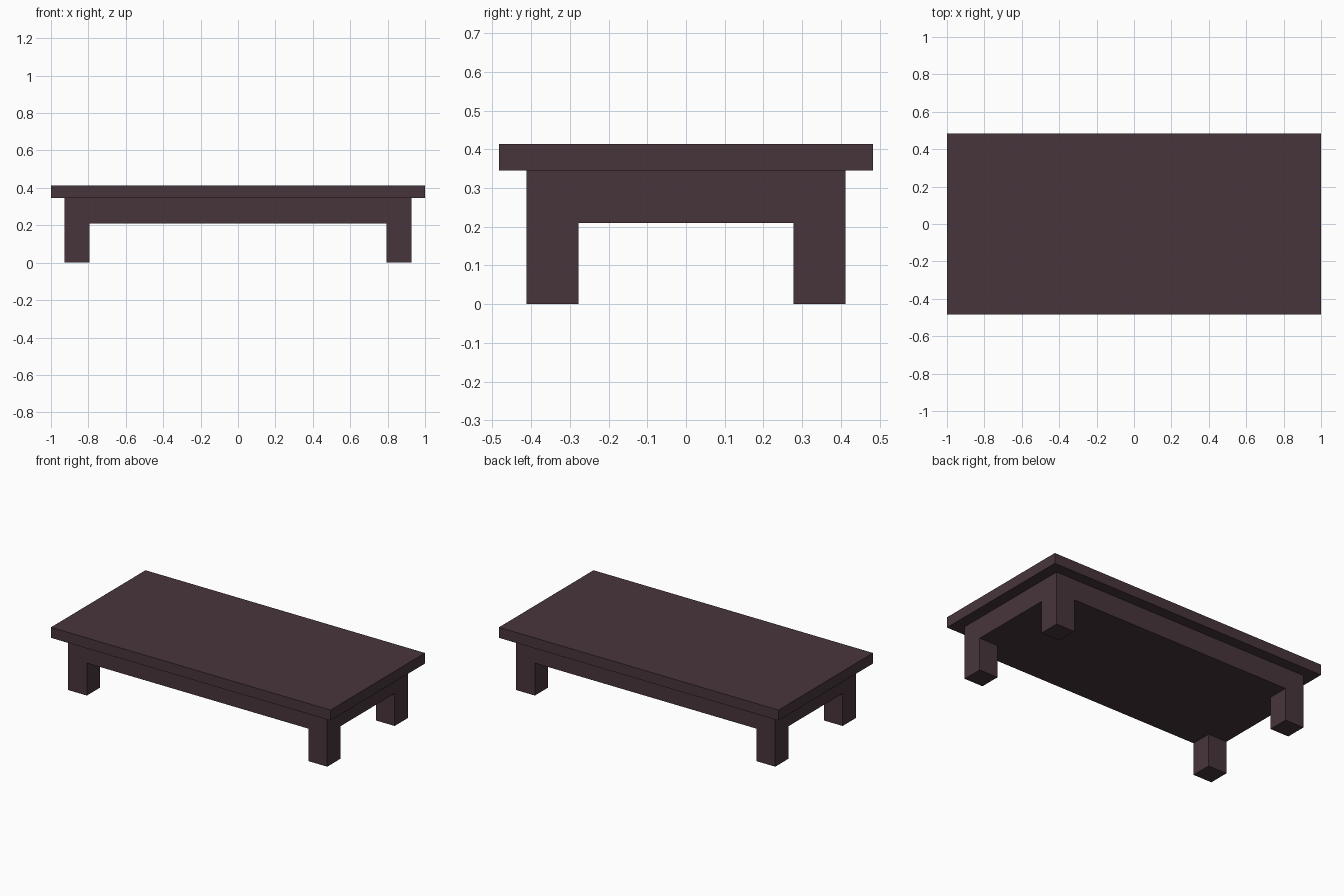
import bpy, bmesh

if "Cube" in bpy.data.objects:
    bpy.data.objects.remove(bpy.data.objects["Cube"])

wood = bpy.data.materials.new("dark brown wood")
wood.diffuse_color = (0.064, 0.036, 0.044, 1)
wood.use_nodes = True
wood.node_tree.nodes["Principled BSDF"].inputs["Base Color"].default_value = wood.diffuse_color


def add_object(name, bm):
    bmesh.ops.recalc_face_normals(bm, faces=bm.faces)
    mesh = bpy.data.meshes.new(name)
    bm.to_mesh(mesh)
    bm.free()
    mesh.materials.append(wood)
    obj = bpy.data.objects.new(name, mesh)
    bpy.context.collection.objects.link(obj)
    return obj


def box(x, y, z0, z1):
    """Centred box with half sizes x, y between heights z0 and z1."""
    bm = bmesh.new()
    bmesh.ops.create_cube(bm, size=2)
    for v in bm.verts:
        v.co = (v.co.x * x, v.co.y * y, z1 if v.co.z > 0 else z0)
    return bm


# Overhanging table top
TOP_BASE = 0.345
add_object("table_top", box(1.0, 0.483, TOP_BASE, 0.413))

# Solid apron, cut along the inner lines of the legs
OUT_X, OUT_Y, IN_X, IN_Y, APRON_BASE = 0.927, 0.412, 0.793, 0.277, 0.21
bm = box(OUT_X, OUT_Y, APRON_BASE, TOP_BASE)
for s in (-1, 1):
    for co, no in (((s * IN_X, 0, 0), (1, 0, 0)), ((0, s * IN_Y, 0), (0, 1, 0))):
        bmesh.ops.bisect_plane(bm, geom=bm.verts[:] + bm.edges[:] + bm.faces[:],
                               plane_co=co, plane_no=no)

# Legs pulled down from the four corner faces of the apron
bm.normal_update()
for f in bm.faces[:]:
    c = f.calc_center_median()
    if f.normal.z < -0.9 and abs(c.x) > IN_X and abs(c.y) > IN_Y:
        leg = bmesh.ops.extrude_discrete_faces(bm, faces=[f])["faces"][0]
        for v in leg.verts:
            v.co.z = 0
bmesh.ops.remove_doubles(bm, verts=bm.verts, dist=0.0001)
add_object("apron_and_legs", bm)
